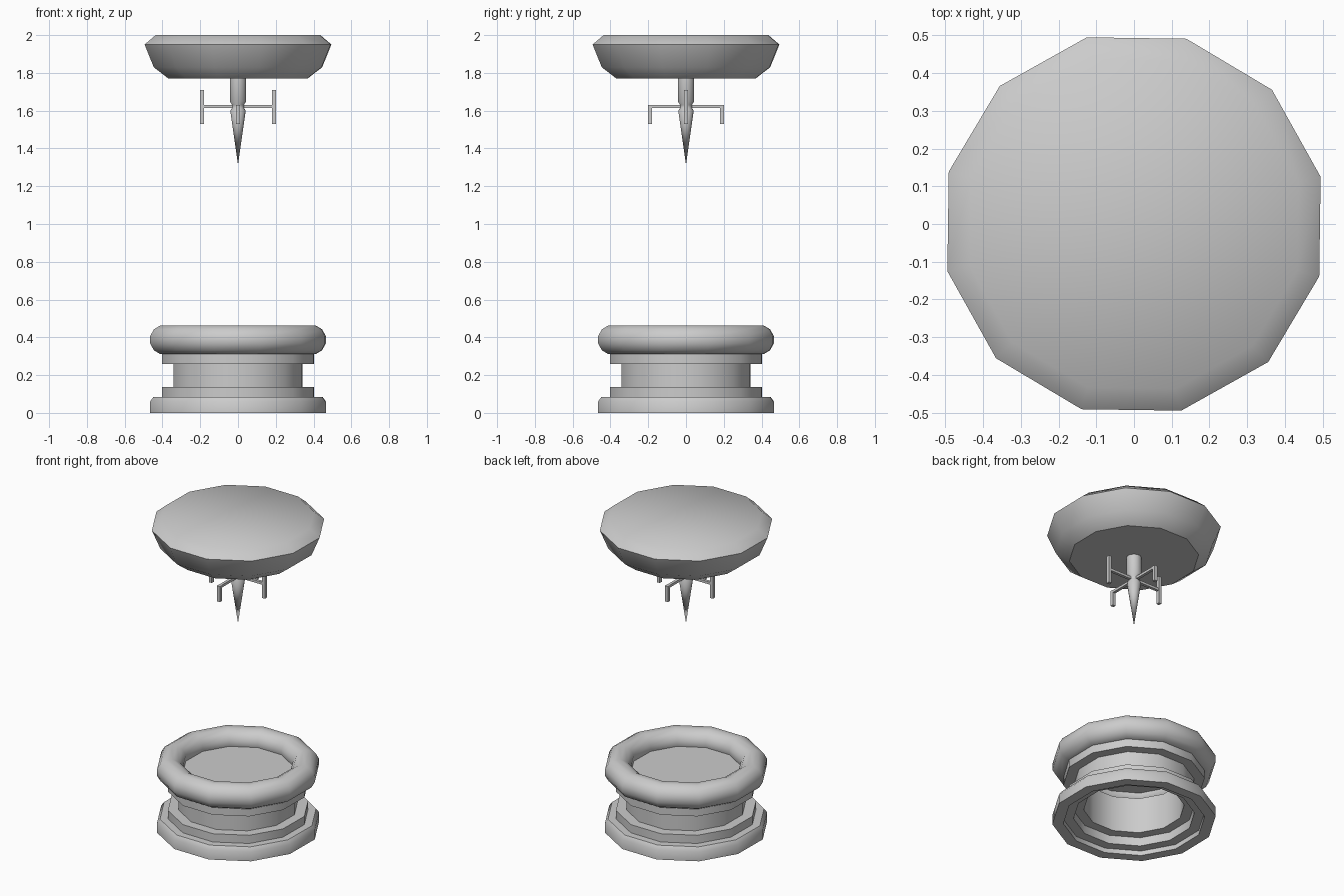
import bpy, bmesh, math

if "Cube" in bpy.data.objects:
    bpy.data.objects.remove(bpy.data.objects["Cube"])

SIDES = 12
TURN = math.radians(14.2)


def lathe(name, profile, closed=False, angle=45, sides=SIDES):
    """Spin (radius, z) points around z; radius 0 makes a pole."""
    bm = bmesh.new()
    rings = []
    for r, z in profile:
        if r == 0:
            rings.append([bm.verts.new((0, 0, z))] * sides)
        else:
            rings.append([bm.verts.new((r * math.cos(TURN + 2 * math.pi * i / sides),
                                        r * math.sin(TURN + 2 * math.pi * i / sides), z))
                          for i in range(sides)])
    pairs = list(zip(rings, rings[1:]))
    if closed:
        pairs.append((rings[-1], rings[0]))
    for a, b in pairs:
        for i in range(sides):
            j = (i + 1) % sides
            bm.faces.new(list(dict.fromkeys([a[i], a[j], b[j], b[i]])))
    bmesh.ops.recalc_face_normals(bm, faces=bm.faces)
    finish(name, bm)
    bpy.ops.object.shade_smooth_by_angle(angle=math.radians(angle))


def finish(name, bm):
    me = bpy.data.meshes.new(name)
    bm.to_mesh(me)
    bm.free()
    ob = bpy.data.objects.new(name, me)
    bpy.context.collection.objects.link(ob)
    bpy.ops.object.select_all(action='DESELECT')
    ob.select_set(True)
    bpy.context.view_layer.objects.active = ob
    return ob


def box(name, lo, hi):
    bm = bmesh.new()
    bmesh.ops.create_cube(bm, size=1)
    for v in bm.verts:
        v.co = [(l + h) / 2 + c * (h - l) for l, h, c in zip(lo, hi, v.co)]
    finish(name, bm)


# Hollow stepped base, outside then inside
lathe("base_shell", [
    (0.48, 0), (0.48, 0.06), (0.462, 0.085), (0.415, 0.085), (0.415, 0.138),
    (0.353, 0.138), (0.353, 0.26), (0.415, 0.26), (0.415, 0.315),
    (0.355, 0.315), (0.295, 0.315), (0.295, 0.085), (0.355, 0.085),
    (0.355, 0.03), (0.415, 0.03), (0.415, 0)], closed=True)

# Rounded rim ring on the base
lathe("base_rim", [(0.403 + 0.079 * math.cos(math.radians(15 + 30 * k)),
                    0.387 + 0.079 * math.sin(math.radians(15 + 30 * k)))
                   for k in range(12)], closed=True)

# Floor disc inside the rim
lathe("basin_floor", [(0.335, 0.37), (0, 0.37)])

# Floating lid with a separate flat underside
lathe("lid", [(0, 2.0), (0.45, 2.0), (0.51, 1.95), (0.46, 1.83), (0.38, 1.77)])
lathe("lid_underside", [(0.38, 1.77), (0, 1.77)])

# Hanging spike
lathe("spike", [(0.045, 1.77), (0.045, 1.65), (0.032, 1.63), (0.032, 1.615),
                (0.042, 1.60), (0, 1.315)], angle=60)

# Cross arms with upright bars at their ends
W = 0.009
box("arm_x", (-0.19, -W, 1.614), (0.19, W, 1.63))
box("arm_y", (-W, -0.19, 1.614), (W, 0.19, 1.63))
for s, side in ((-1, "a"), (1, "b")):
    c = 0.19 * s
    box("long_bar_" + side, (c - 0.01, -0.011, 1.53), (c + 0.01, 0.011, 1.71))
    box("short_bar_" + side, (-0.011, c - 0.01, 1.53), (0.011, c + 0.01, 1.63))
